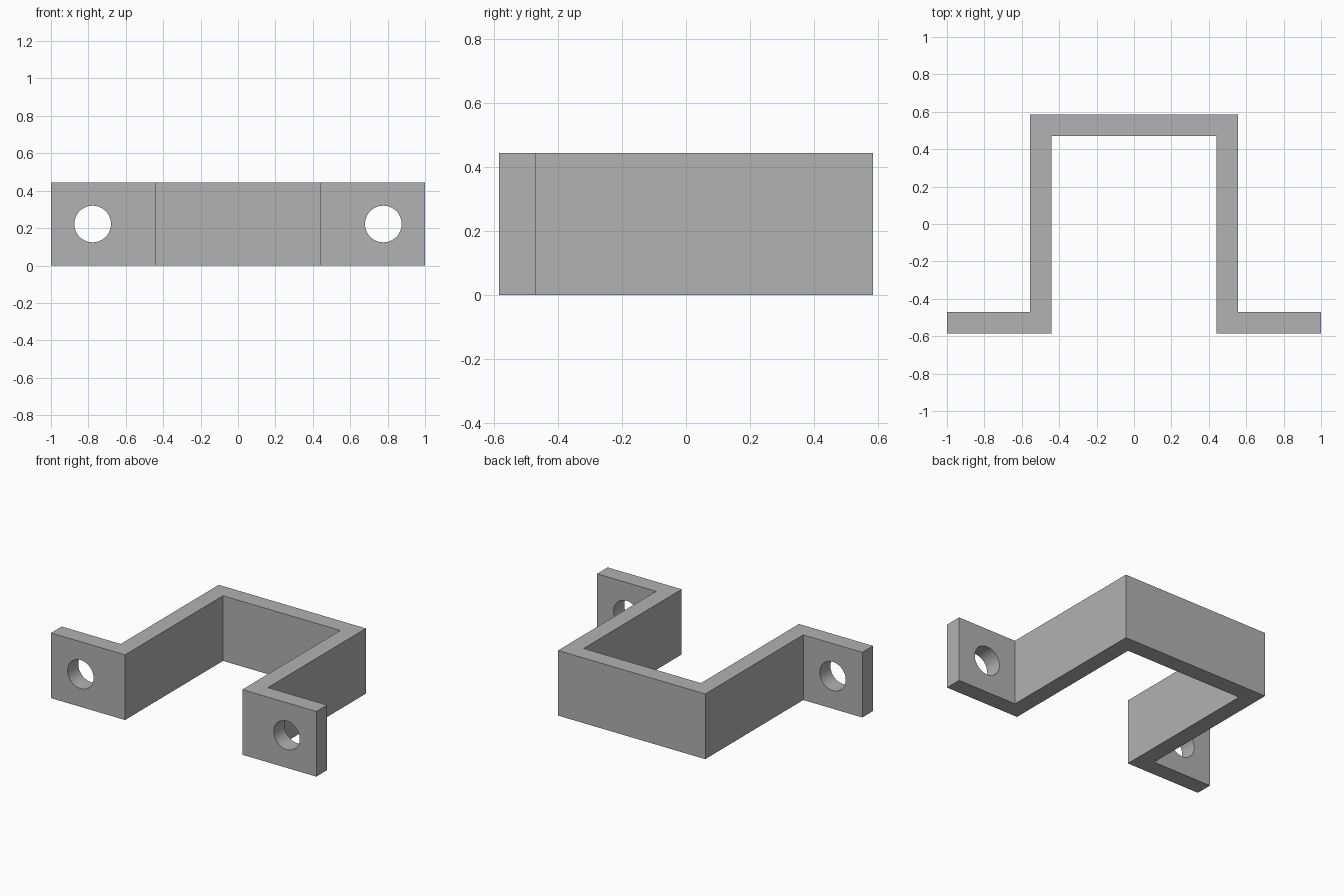
import bpy
import bmesh
import math

cube = bpy.data.objects.get("Cube")
if cube:
    bpy.data.objects.remove(cube, do_unlink=True)

HEIGHT = 0.444
HALF_DEPTH = 0.585
WALL_Y = 0.47       # inner face of the back wall and rear face of the ears
OUTER_X = 0.555
INNER_X = 0.442
HOLE_X = 0.777
HOLE_RADIUS = 0.098

grey = bpy.data.materials.new("plain grey")
grey.use_nodes = True
colour = (0.445, 0.445, 0.445, 1)
grey.diffuse_color = colour
grey.node_tree.nodes["Principled BSDF"].inputs["Base Color"].default_value = colour

# Hat-shaped outline: right half mirrored to close the loop
half = [(INNER_X, WALL_Y), (INNER_X, -HALF_DEPTH), (1, -HALF_DEPTH),
        (1, -WALL_Y), (OUTER_X, -WALL_Y), (OUTER_X, HALF_DEPTH)]
outline = half + [(-x, y) for x, y in reversed(half)]

# Bracket body extruded upward
bm = bmesh.new()
base = bm.faces.new([bm.verts.new((x, y, 0)) for x, y in outline])
top = bmesh.ops.extrude_face_region(bm, geom=[base])["geom"]
bmesh.ops.translate(bm, vec=(0, 0, HEIGHT),
                    verts=[v for v in top if isinstance(v, bmesh.types.BMVert)])
bmesh.ops.recalc_face_normals(bm, faces=bm.faces)
mesh = bpy.data.meshes.new("mounting_bracket")
bm.to_mesh(mesh)
bm.free()
mesh.materials.append(grey)
bracket = bpy.data.objects.new("mounting_bracket", mesh)
bpy.context.collection.objects.link(bracket)

# Screw hole through each ear
for side in (-1, 1):
    bpy.ops.mesh.primitive_cylinder_add(
        vertices=48, radius=HOLE_RADIUS, depth=0.4,
        location=(side * HOLE_X, -(HALF_DEPTH + WALL_Y) / 2, HEIGHT / 2),
        rotation=(math.pi / 2, 0, 0))
    cutter = bpy.context.object
    cutter.name = "hole_cutter"
    cutter.hide_render = True
    cutter.data.materials.append(grey)
    cut = bracket.modifiers.new("screw_hole", 'BOOLEAN')
    cut.operation = 'DIFFERENCE'
    cut.solver = 'EXACT'
    cut.object = cutter
    bpy.ops.object.select_all(action='DESELECT')
    bracket.select_set(True)
    bpy.context.view_layer.objects.active = bracket
    bpy.ops.object.modifier_apply(modifier=cut.name)
    bpy.data.objects.remove(cutter, do_unlink=True)

# Round hole walls stay smooth, corners stay sharp
bpy.ops.object.shade_smooth_by_angle(angle=math.radians(30))
